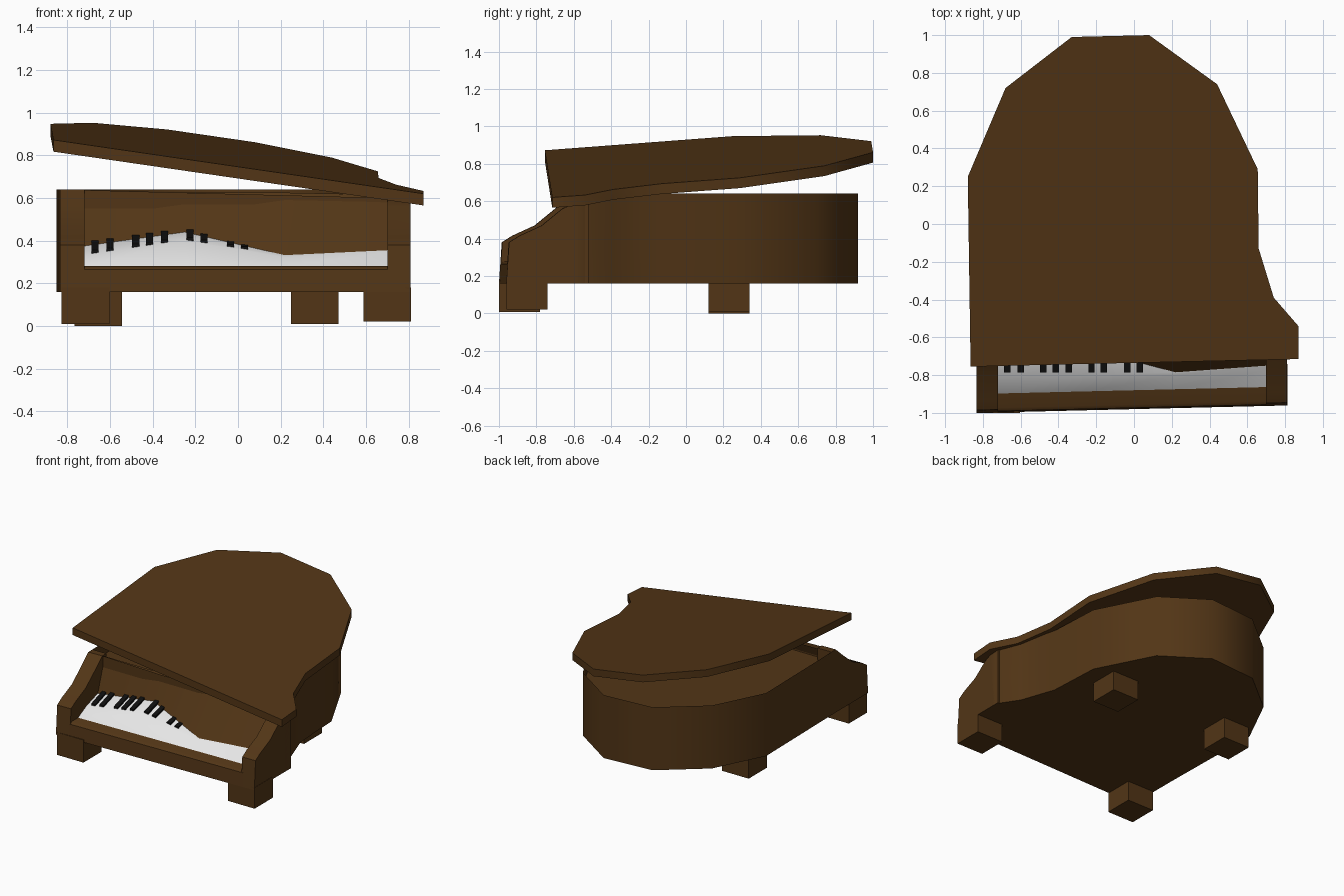
import bpy, bmesh

if "Cube" in bpy.data.objects:
    bpy.data.objects.remove(bpy.data.objects["Cube"])


def material(name, rgb):
    m = bpy.data.materials.new(name)
    m.diffuse_color = (*rgb, 1)
    m.use_nodes = True
    m.node_tree.nodes["Principled BSDF"].inputs["Base Color"].default_value = m.diffuse_color
    return m


WOOD = material("dark brown wood", (0.085, 0.036, 0.008))
WHITE = material("white keys", (0.8, 0.8, 0.8))
BLACK = material("black keys", (0.005, 0.005, 0.005))


def finish(bm, name, mat, angle=0.9):
    bmesh.ops.recalc_face_normals(bm, faces=bm.faces)
    me = bpy.data.meshes.new(name)
    bm.to_mesh(me)
    bm.free()
    me.materials.append(mat)
    ob = bpy.data.objects.new(name, me)
    bpy.context.collection.objects.link(ob)
    bpy.ops.object.select_all(action='DESELECT')
    ob.select_set(True)
    bpy.context.view_layer.objects.active = ob
    bpy.ops.object.shade_smooth_by_angle(angle=angle)
    return ob


def prism(bm, ring_a, ring_b):
    """Closed solid between two matching rings; returns the end cap of ring_b."""
    a = [bm.verts.new(p) for p in ring_a]
    b = [bm.verts.new(p) for p in ring_b]
    n = len(a)
    for i in range(n):
        j = (i + 1) % n
        bm.faces.new((a[i], a[j], b[j], b[i]))
    bm.faces.new(a[::-1])
    return bm.faces.new(b)


def box(name, mat, x0, x1, y0, y1, z0, z1):
    bm = bmesh.new()
    pts = [(x0, y0), (x1, y0), (x1, y1), (x0, y1)]
    prism(bm, [(x, y, z0) for x, y in pts], [(x, y, z1) for x, y in pts])
    return finish(bm, name, mat, 0.5)


def lid_z(x, y):
    """Height of the underside of the tilted lid."""
    return 0.565 - 0.147 * (x - 0.87) + 0.073 * (y + 0.715)


def fit_under_lid(bm):
    for v in bm.verts:
        v.co.z = min(v.co.z, lid_z(v.co.x, v.co.y) + 0.015)


# Curved case with a recessed interior
case = [(-0.835, -0.6), (-0.85, 0.25), (-0.66, 0.63), (-0.34, 0.89), (0.05, 0.92),
        (0.38, 0.70), (0.60, 0.27), (0.62, -0.13), (0.71, -0.39), (0.81, -0.54),
        (0.81, -0.6)]
bm = bmesh.new()
top = prism(bm, [(x, y, 0.16) for x, y in case], [(x, y, 0.64) for x, y in case])
bmesh.ops.inset_region(bm, faces=[top], thickness=0.05)
rim = bmesh.ops.inset_region(bm, faces=[top], thickness=0.004)
for v in top.verts:
    v.co.z = 0.55
fit_under_lid(bm)
finish(bm, "case", WOOD)

# Tilted lid
lid = [(-0.865, -0.755), (-0.88, 0.25), (-0.68, 0.72), (-0.33, 0.99), (0.08, 1.0),
       (0.44, 0.74), (0.655, 0.29), (0.66, -0.13), (0.74, -0.39), (0.87, -0.54),
       (0.87, -0.715)]
bm = bmesh.new()
prism(bm, [(x, y, lid_z(x, y)) for x, y in lid],
      [(x, y, lid_z(x, y) + 0.055) for x, y in lid])
finish(bm, "lid", WOOD)


# Front parts: side profiles swept across x, on a slightly skewed front line
def skew(x):
    return 0.024 * (x + 0.83)


def sweep(name, profile, x0, x1):
    bm = bmesh.new()
    prism(bm, [(x0, y + skew(x0), z) for y, z in profile],
          [(x1, y + skew(x1), z) for y, z in profile])
    fit_under_lid(bm)
    finish(bm, name, WOOD, 0.7)


arm = [(-1.0, 0.16), (-0.985, 0.38), (-0.93, 0.415), (-0.81, 0.47), (-0.70, 0.56),
       (-0.61, 0.64), (-0.56, 0.64), (-0.56, 0.16)]
sweep("left_arm", arm, -0.835, -0.72)
sweep("right_arm", arm, 0.70, 0.81)
sweep("key_bed", [(-1.0, 0.16), (-0.993, 0.265), (-0.975, 0.28), (-0.56, 0.28),
                  (-0.56, 0.16)], -0.73, 0.71)

# Warped white keyboard and the fallboard behind it
XS = [-0.72, -0.25, 0.22, 0.70]
front = [(-0.90 + skew(x), 0.28) for x in XS]
middle = [(-0.80, 0.33), (-0.80, 0.40), (-0.80, 0.322), (-0.77, 0.345)]
back = [(-0.66, 0.375), (-0.66, 0.44), (-0.785, 0.332), (-0.75, 0.355)]
upper = [(-0.575, 0.625)] * 4


def sheet(name, mat, rows):
    bm = bmesh.new()
    grid = [[bm.verts.new((x, y, z)) for x, (y, z) in zip(XS, row)] for row in rows]
    for r0, r1 in zip(grid, grid[1:]):
        for i in range(3):
            bm.faces.new((r0[i], r0[i + 1], r1[i + 1], r1[i]))
    fit_under_lid(bm)
    finish(bm, name, mat)


sheet("white_keys", WHITE, [front, middle, back])
sheet("fallboard", WOOD, [back, upper])


# Black keys lying on the white surface
def key_z(row, x):
    for i in range(3):
        if x <= XS[i + 1]:
            t = (x - XS[i]) / (XS[i + 1] - XS[i])
            return row[i][1] * (1 - t) + row[i + 1][1] * t


for n, x in enumerate([-0.67, -0.60, -0.48, -0.415, -0.345, -0.225, -0.16, -0.035, 0.03]):
    zf, zb = key_z(middle, x), key_z(back, x)
    x0, x1 = x - 0.017, x + 0.017
    bm = bmesh.new()
    ends = [[(x0, y, z - 0.01), (x1, y, z - 0.01), (x1, y, z + 0.018), (x0, y, z + 0.018)]
            for y, z in ((-0.785, zf), (-0.655, zb))]
    prism(bm, *ends)
    finish(bm, f"black_key_{n + 1}", BLACK, 0.5)

# Four stubby legs
for name, x, y, z in (("front_left_leg", -0.715, -0.89, 0.008),
                      ("front_right_leg", 0.70, -0.85, 0.02),
                      ("rear_left_leg", -0.655, 0.23, 0.0),
                      ("rear_right_leg", 0.36, 0.23, 0.01)):
    box(name, WOOD, x - 0.112, x + 0.112, y - 0.11, y + 0.11, z, 0.18)
